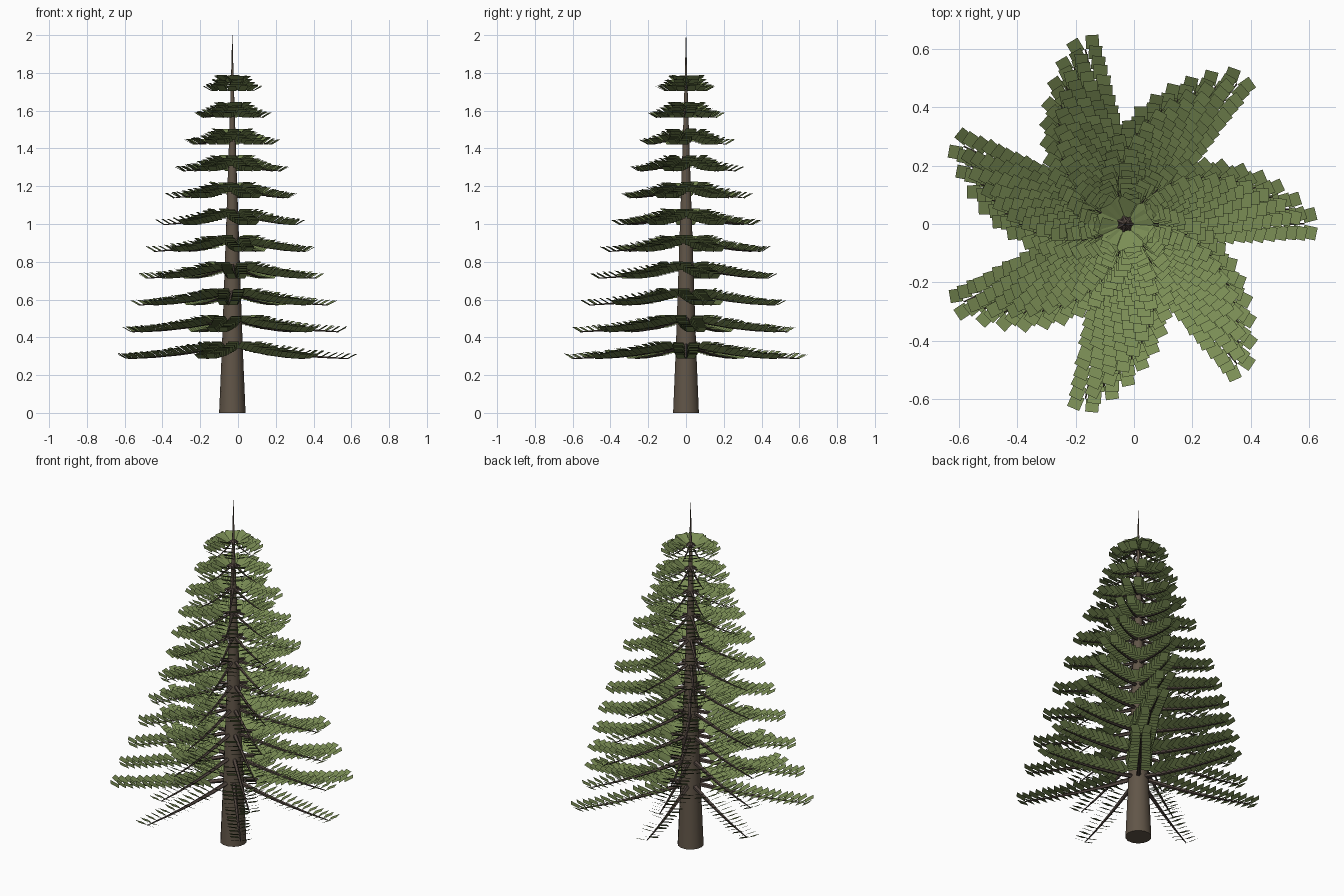
import bpy, bmesh, math, random
from mathutils import Vector

if "Cube" in bpy.data.objects:
    bpy.data.objects.remove(bpy.data.objects["Cube"])

random.seed(4)
CX = -0.03            # trunk axis
LAYERS, ARMS = 11, 7


def material(name, rgb):
    m = bpy.data.materials.new(name)
    m.diffuse_color = (*rgb, 1)
    m.use_nodes = True
    m.node_tree.nodes["Principled BSDF"].inputs["Base Color"].default_value = m.diffuse_color
    return m


BARK = material("bark brown", (0.12, 0.092, 0.065))
TWIG = material("branch brown", (0.085, 0.062, 0.052))
GREEN = material("needle green", (0.195, 0.265, 0.09))


def finish(bm, name, mat):
    mesh = bpy.data.meshes.new(name)
    bm.to_mesh(mesh)
    bm.free()
    mesh.materials.append(mat)
    ob = bpy.data.objects.new(name, mesh)
    bpy.context.collection.objects.link(ob)
    return ob


def tube(bm, pts, radii, sides, side, up):
    """Tapered tube whose rings lie in the side/up plane."""
    rings = []
    for p, r in zip(pts, radii):
        rings.append([bm.verts.new(p + side * r * math.cos(a) + up * r * math.sin(a))
                      for a in (2 * math.pi * i / sides for i in range(sides))])
    for a, b in zip(rings, rings[1:]):
        for i in range(sides):
            j = (i + 1) % sides
            bm.faces.new((a[i], a[j], b[j], b[i]))
    bm.faces.new(rings[0][::-1])
    bm.faces.new(rings[-1])


X, Y, Z = Vector((1, 0, 0)), Vector((0, 1, 0)), Vector((0, 0, 1))

# trunk with thin leader at the top
bm = bmesh.new()
profile = [(0, 0.07), (0.35, 0.055), (0.9, 0.036), (1.4, 0.019), (1.77, 0.007), (2, 0.001)]
tube(bm, [Vector((CX, 0, z)) for z, r in profile], [r for z, r in profile], 14, X, Y)
trunk = finish(bm, "trunk", BARK)
for p in trunk.data.polygons:
    p.use_smooth = len(p.vertices) == 4

# whorls of drooping branches, each with pairs of upturned needle cards
wood, needles = bmesh.new(), bmesh.new()
for n in range(LAYERS):
    f = n / (LAYERS - 1)
    length = 0.615 + (0.115 - 0.615) * f
    z0 = 0.365 + 1.405 * f
    drop = 0.078 - 0.013 * f
    pairs = round(15 - 10 * f)
    for k in range(ARMS):
        ang = 2 * math.pi * k / ARMS + math.radians(5.2) * n
        out = Vector((math.cos(ang), math.sin(ang), 0))
        side = Z.cross(out)

        def point(t):
            return Vector((CX, 0, z0)) + out * length * t - Z * drop * (1.7 * t - 0.7 * t * t)

        ts = [0, 0.25, 0.5, 0.75, 1]
        r0 = 0.014 - 0.007 * f
        tube(wood, [point(t) for t in ts], [r0 * (1 - 0.8 * t) for t in ts], 5, side, Z)

        for i in range(pairs):
            t = 0.2 + 0.8 * i / (pairs - 1)
            size = 1.25 - 0.35 * t
            for s in (-1, 1):
                yaw = s * math.radians(13 + random.uniform(-6, 6))
                pitch = math.radians(30 + random.uniform(-4, 4))
                flat = out * math.cos(yaw) + side * math.sin(yaw)
                d = flat * math.cos(pitch) + Z * math.sin(pitch)
                w = Z.cross(flat) * s
                base = point(t) + side * s * 0.003
                a = base + w * 0.05 * size
                quad = [base, a, a + d * 0.058 * size, base + d * 0.058 * size]
                if s > 0:
                    quad.reverse()
                needles.faces.new([needles.verts.new(v) for v in quad])
needles.normal_update()
for face in needles.faces:
    if face.normal.z < 0:
        face.normal_flip()
finish(wood, "branches", TWIG)
finish(needles, "needles", GREEN)
